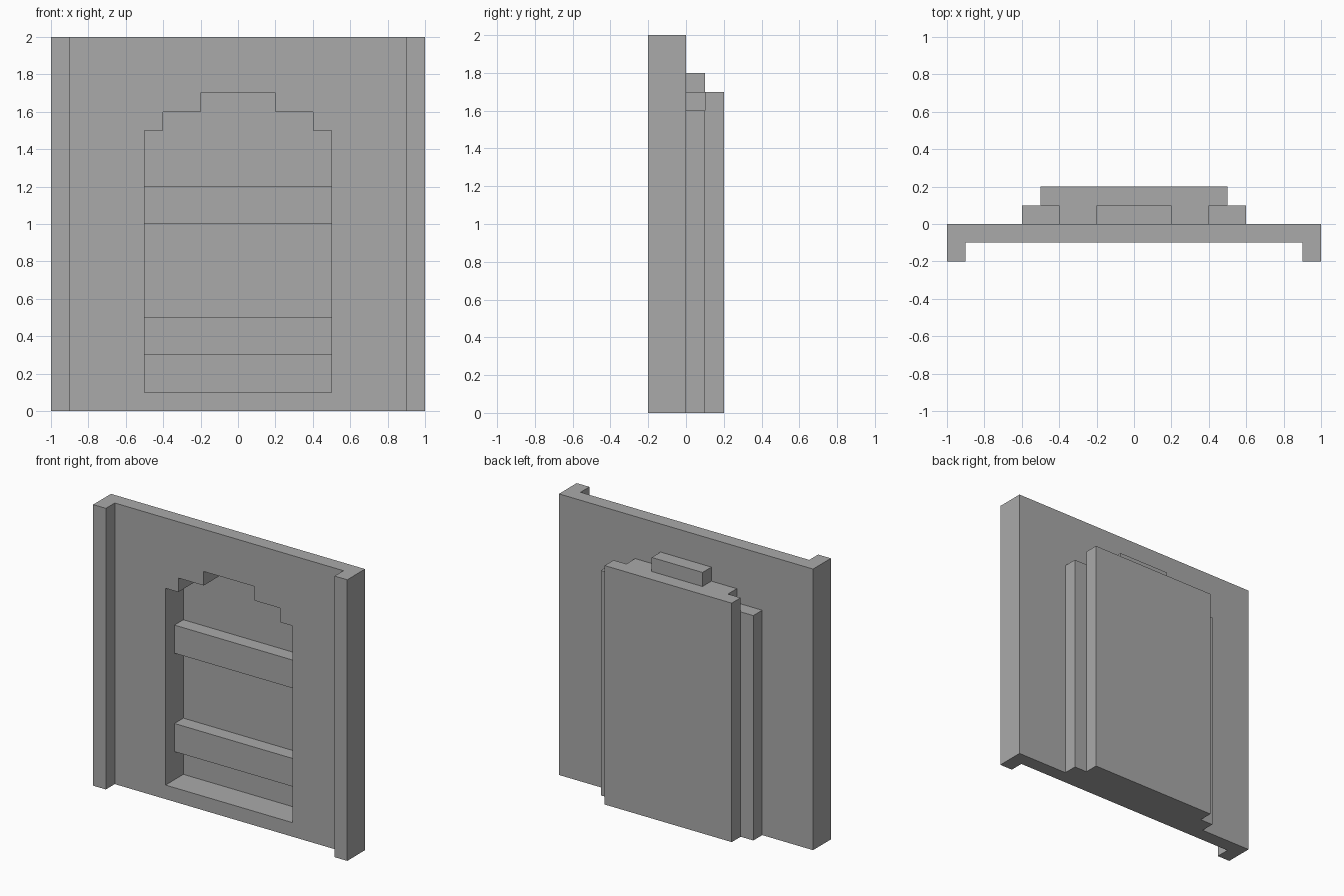
import bpy
import bmesh

cube = bpy.data.objects.get("Cube")
if cube:
    bpy.data.objects.remove(cube, do_unlink=True)

# One plain grey for the whole piece
GREY = (0.4, 0.4, 0.4, 1.0)
grey = bpy.data.materials.new("plain_grey")
grey.diffuse_color = GREY
grey.use_nodes = True
grey.node_tree.nodes["Principled BSDF"].inputs["Base Color"].default_value = GREY


def mirrored_slab(name, outline, front, back):
    """Extrude a right-half (x, z) outline from front to back, mirrored in x."""
    bm = bmesh.new()
    face = bm.faces.new([bm.verts.new((x, front, z)) for x, z in outline])
    moved = bmesh.ops.extrude_face_region(bm, geom=[face], use_keep_orig=True)["geom"]
    verts = [v for v in moved if isinstance(v, bmesh.types.BMVert)]
    bmesh.ops.translate(bm, verts=verts, vec=(0, back - front, 0))
    bmesh.ops.recalc_face_normals(bm, faces=bm.faces)
    # Open the centre plane so both halves join into one skin
    centre = [f for f in bm.faces if all(abs(v.co.x) < 1e-5 for v in f.verts)]
    bmesh.ops.delete(bm, geom=centre, context="FACES")
    mesh = bpy.data.meshes.new(name)
    bm.to_mesh(mesh)
    bm.free()
    mesh.materials.append(grey)
    obj = bpy.data.objects.new(name, mesh)
    bpy.context.collection.objects.link(obj)
    mirror = obj.modifiers.new("mirror", "MIRROR")
    mirror.use_mirror_merge = True
    return obj


def rect(x0, x1, z0, z1):
    return [(x0, z0), (x1, z0), (x1, z1), (x0, z1)]


# Stepped arch of the niche, from crown to sill
ARCH = [(0, 1.7), (0.2, 1.7), (0.2, 1.6), (0.4, 1.6), (0.4, 1.5),
        (0.5, 1.5), (0.5, 0.1), (0, 0.1)]
# Outside of the niche surround, from floor to crown
SURROUND = [(0, 0), (0.6, 0), (0.6, 1.6), (0.4, 1.6), (0.4, 1.7),
            (0.2, 1.7), (0.2, 1.8), (0, 1.8)]

# Wall with its arched opening, and end posts
mirrored_slab("wall", [(0, 0), (1, 0), (1, 2), (0, 2)] + ARCH, -0.1, 0)
mirrored_slab("end_posts", rect(0.9, 1, 0, 2), -0.2, -0.1)

# Niche surround and back panel behind the wall
mirrored_slab("niche_surround", SURROUND + ARCH, 0, 0.1)
mirrored_slab("niche_back", rect(0, 0.5, 0, 1.7), 0.1, 0.2)

# Two thick shelves
for name, bottom in (("lower_shelf", 0.3), ("upper_shelf", 1.0)):
    mirrored_slab(name, rect(0, 0.5, bottom, bottom + 0.2), 0, 0.1)
